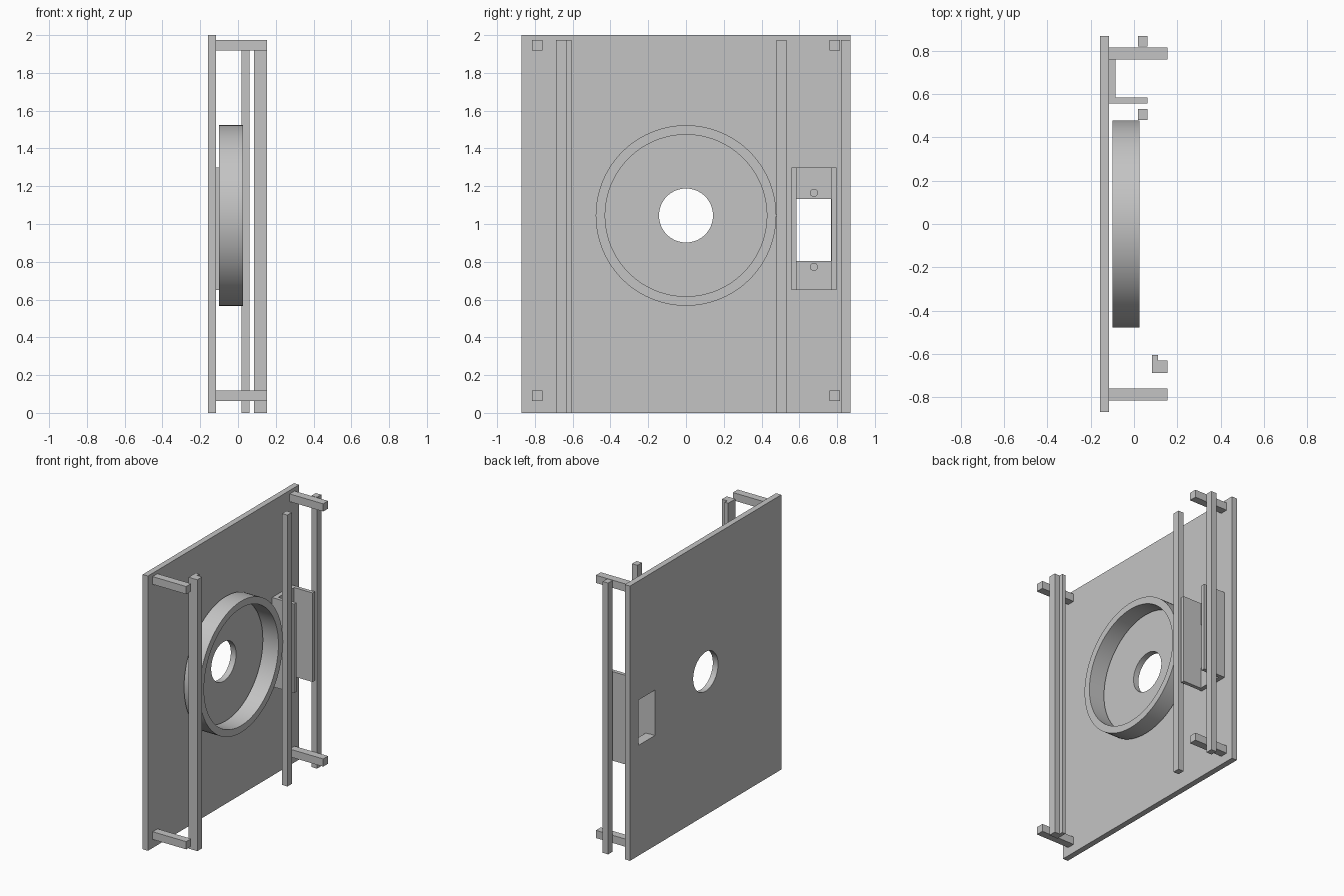
import bpy
import bmesh
import math
from mathutils import Matrix

cube = bpy.data.objects.get("Cube")
if cube:
    bpy.data.objects.remove(cube, do_unlink=True)

# One plain grey for everything
grey = bpy.data.materials.new("light_grey")
grey.use_nodes = True
colour = (0.55, 0.55, 0.55, 1)
grey.diffuse_color = colour
grey.node_tree.nodes["Principled BSDF"].inputs["Base Color"].default_value = colour

PLATE_FRONT = -0.116
TOP = 1.975


def finish(name, bm):
    bmesh.ops.recalc_face_normals(bm, faces=bm.faces)
    mesh = bpy.data.meshes.new(name)
    bm.to_mesh(mesh)
    bm.free()
    mesh.materials.append(grey)
    obj = bpy.data.objects.new(name, mesh)
    bpy.context.scene.collection.objects.link(obj)
    return obj


def prism(name, outline, z0, z1):
    """Extrude an xy outline upwards."""
    bm = bmesh.new()
    face = bm.faces.new([bm.verts.new((x, y, z0)) for x, y in outline])
    out = bmesh.ops.extrude_face_region(bm, geom=[face])
    verts = [v for v in out["geom"] if isinstance(v, bmesh.types.BMVert)]
    bmesh.ops.translate(bm, verts=verts, vec=(0, 0, z1 - z0))
    return finish(name, bm)


def box(name, x, y, z):
    return prism(name, [(x[0], y[0]), (x[1], y[0]), (x[1], y[1]), (x[0], y[1])], *z)


def cylinder(name, x, y, z, radius, segments):
    """Cylinder lying along x."""
    bm = bmesh.new()
    turn = Matrix.Translation((sum(x) / 2, y, z)) @ Matrix.Rotation(math.pi / 2, 4, "Y")
    bmesh.ops.create_cone(bm, cap_ends=True, segments=segments, radius1=radius,
                          radius2=radius, depth=x[1] - x[0], matrix=turn)
    return finish(name, bm)


def cut(obj, cutters):
    """Subtract the cutters and discard them."""
    for c in cutters:
        c.hide_render = True
        mod = obj.modifiers.new("cut", "BOOLEAN")
        mod.operation = "DIFFERENCE"
        mod.solver = "EXACT"
        mod.object = c
    bpy.context.view_layer.update()
    deps = bpy.context.evaluated_depsgraph_get()
    mesh = bpy.data.meshes.new_from_object(obj.evaluated_get(deps))
    obj.modifiers.clear()
    obj.data = mesh
    for c in cutters:
        bpy.data.objects.remove(c, do_unlink=True)


def smooth(obj):
    bpy.ops.object.select_all(action="DESELECT")
    obj.select_set(True)
    bpy.context.view_layer.objects.active = obj
    bpy.ops.object.shade_smooth_by_angle(angle=math.radians(30))


def slot_cutter():
    return box("slot_cutter", (-0.3, -0.05), (0.583, 0.77), (0.803, 1.133))


# Back plate with round opening and rectangular slot
HUB_Z = 1.045
plate = box("back_plate", (-0.158, PLATE_FRONT), (-0.87, 0.87), (0, 2))
cut(plate, [cylinder("hole_cutter", (-0.3, 0), 0, HUB_Z, 0.143, 64), slot_cutter()])
smooth(plate)

# Floating ring
ring = cylinder("ring", (-0.1, 0.026), 0, HUB_Z, 0.478, 96)
cut(ring, [cylinder("bore_cutter", (-0.3, 0.3), 0, HUB_Z, 0.428, 96)])
smooth(ring)

# Four corner pegs
for side, y in (("left", -0.788), ("right", 0.788)):
    for level, z in (("lower", 0.09), ("upper", 1.947)):
        box(f"{level}_{side}_peg", (PLATE_FRONT, 0.154),
            (y - 0.028, y + 0.028), (z - 0.028, z + 0.028))

# Stepped rail and two square rails
prism("stepped_rail", [(0.084, -0.688), (0.154, -0.688), (0.154, -0.632),
                       (0.112, -0.632), (0.112, -0.605), (0.084, -0.605)], 0, TOP)
box("inner_rail", (0.018, 0.062), (0.48, 0.532), (0, TOP))
box("outer_rail", (0.018, 0.062), (0.82, 0.87), (0, TOP))

# U-shaped bracket with slot and two screw holes
base_x, tip_x = -0.086, 0.062
bracket = prism("channel_bracket", [
    (PLATE_FRONT, 0.558), (tip_x, 0.558), (tip_x, 0.585), (base_x, 0.585),
    (base_x, 0.769), (tip_x, 0.769), (tip_x, 0.796), (PLATE_FRONT, 0.796)], 0.65, 1.298)
slot = box("slot_cutter", (-0.3, -0.05), (0.586, 0.768), (0.803, 1.133))
screws = [cylinder("screw_cutter", (-0.2, -0.05), 0.677, z, 0.019, 24)
          for z in (0.773, 1.165)]
cut(bracket, [slot] + screws)
smooth(bracket)
